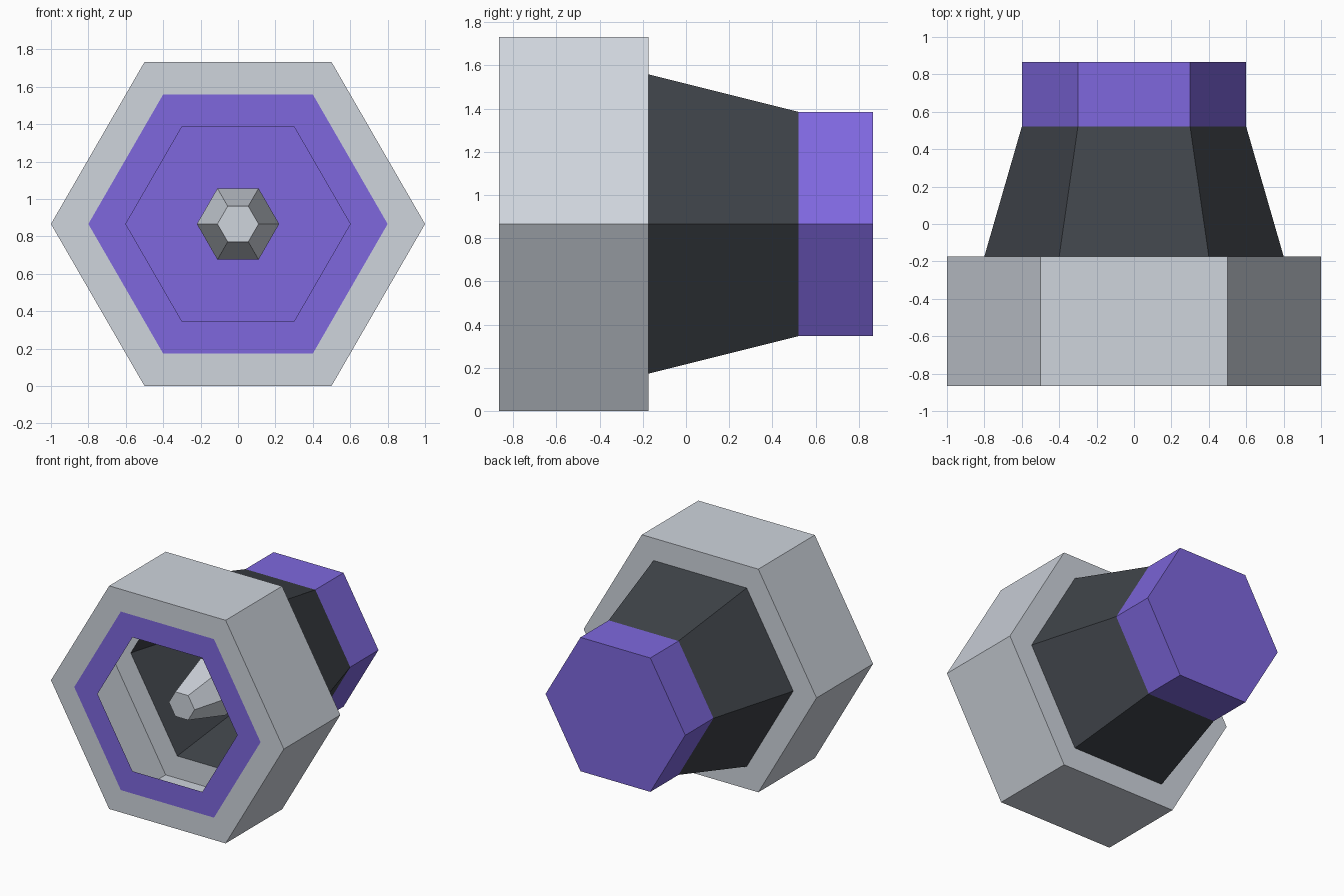
import bpy
import bmesh
from math import cos, sin, pi

SIDES = 6
AXIS_Z = cos(pi / SIDES)

cube = bpy.data.objects.get("Cube")
if cube:
    bpy.data.objects.remove(cube, do_unlink=True)


def make_material(name, rgb):
    mat = bpy.data.materials.new(name)
    mat.use_nodes = True
    mat.diffuse_color = (*rgb, 1)
    mat.node_tree.nodes["Principled BSDF"].inputs["Base Color"].default_value = (*rgb, 1)
    return mat


grey = make_material("light grey", (0.62, 0.66, 0.72))
dark = make_material("charcoal", (0.05, 0.057, 0.067))
purple = make_material("purple", (0.21, 0.137, 0.73))


def hex_shell(name, profile, mat, cap_front=False, cap_back=False):
    """Sweep a (radius, y) profile around the long axis with six flat sides."""
    bm = bmesh.new()
    rings = []
    for radius, y in profile:
        rings.append([bm.verts.new((radius * cos(2 * pi * i / SIDES), y,
                                    AXIS_Z + radius * sin(2 * pi * i / SIDES)))
                      for i in range(SIDES)])
    for a, b in zip(rings, rings[1:]):
        for i in range(SIDES):
            j = (i + 1) % SIDES
            bm.faces.new((a[i], b[i], b[j], a[j]))
    if cap_front:
        bm.faces.new(rings[0])
    if cap_back:
        bm.faces.new(reversed(rings[-1]))
    mesh = bpy.data.meshes.new(name)
    bm.to_mesh(mesh)
    bm.free()
    mesh.materials.append(mat)
    obj = bpy.data.objects.new(name, mesh)
    bpy.context.collection.objects.link(obj)
    return obj


FRONT, SHOULDER, NECK, BACK = -0.866, -0.173, 0.52, 0.866

# Wide hollow housing: front rim, outer wall and rear shoulder
hex_shell("housing", [(0.8, FRONT), (1, FRONT), (1, SHOULDER), (0.8, SHOULDER)], grey)
# Flat ring around the mouth
hex_shell("mouth_ring", [(0.6, FRONT), (0.8, FRONT)], purple)
# Tapered middle section
hex_shell("tapered_body", [(0.8, SHOULDER), (0.6, NECK)], dark)
# Rear cup closing the tube
hex_shell("rear_cup", [(0.6, NECK), (0.6, BACK)], purple, cap_back=True)
# Blunt spike in the mouth
hex_shell("center_spike", [(0.11, -0.69), (0.22, -0.3)], grey, True, True)
